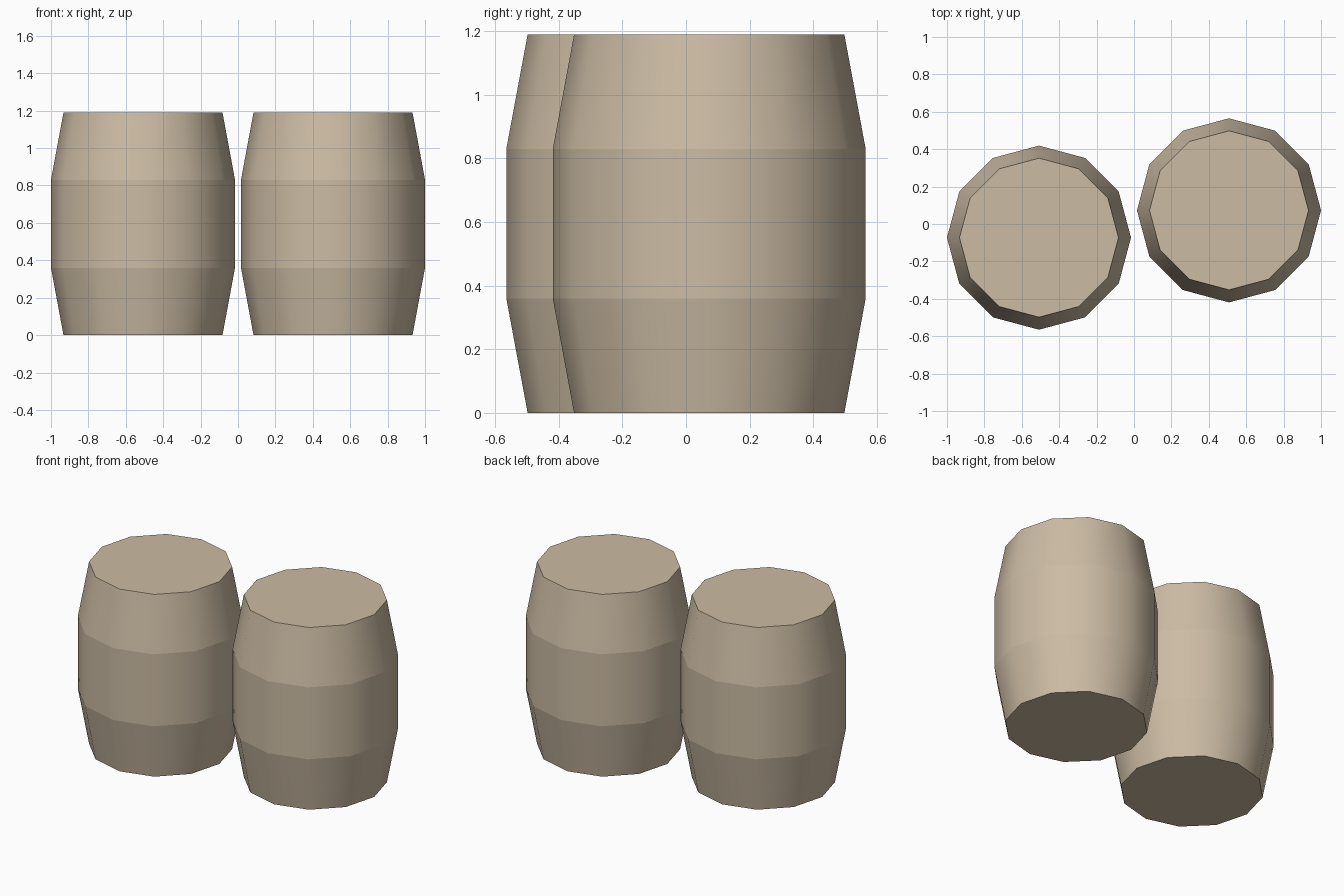
import bpy, bmesh, math

cube = bpy.data.objects.get("Cube")
if cube:
    bpy.data.objects.remove(cube, do_unlink=True)

# Pale wood
wood = bpy.data.materials.new("pale_wood")
wood.use_nodes = True
colour = (0.60, 0.50, 0.37, 1)
wood.diffuse_color = colour
wood.node_tree.nodes["Principled BSDF"].inputs["Base Color"].default_value = colour

SIDES = 12
PROFILE = [(0.425, 0), (0.492, 0.36), (0.492, 0.83), (0.425, 1.19)]


def barrel(name, x, y):
    bm = bmesh.new()
    # Rings from bottom to top
    rings = []
    for r, z in PROFILE:
        angles = [2 * math.pi * i / SIDES for i in range(SIDES)]
        rings.append([bm.verts.new((r * math.cos(a), r * math.sin(a), z)) for a in angles])
    # Staves, smooth around the barrel
    for low, high in zip(rings, rings[1:]):
        for i in range(SIDES):
            j = (i + 1) % SIDES
            bm.faces.new((low[i], low[j], high[j], high[i])).smooth = True
    # Flat bottom and lid
    bm.faces.new(rings[0][::-1])
    bm.faces.new(rings[-1])
    # Keep the horizontal bends crisp
    for e in bm.edges:
        if abs(e.verts[0].co.z - e.verts[1].co.z) < 0.001:
            e.smooth = False
    mesh = bpy.data.meshes.new(name)
    bm.to_mesh(mesh)
    bm.free()
    mesh.materials.append(wood)
    obj = bpy.data.objects.new(name, mesh)
    obj.location = (x, y, 0)
    bpy.context.collection.objects.link(obj)


barrel("left_barrel", 0.508, 0.073)
barrel("right_barrel", -0.508, -0.073)
